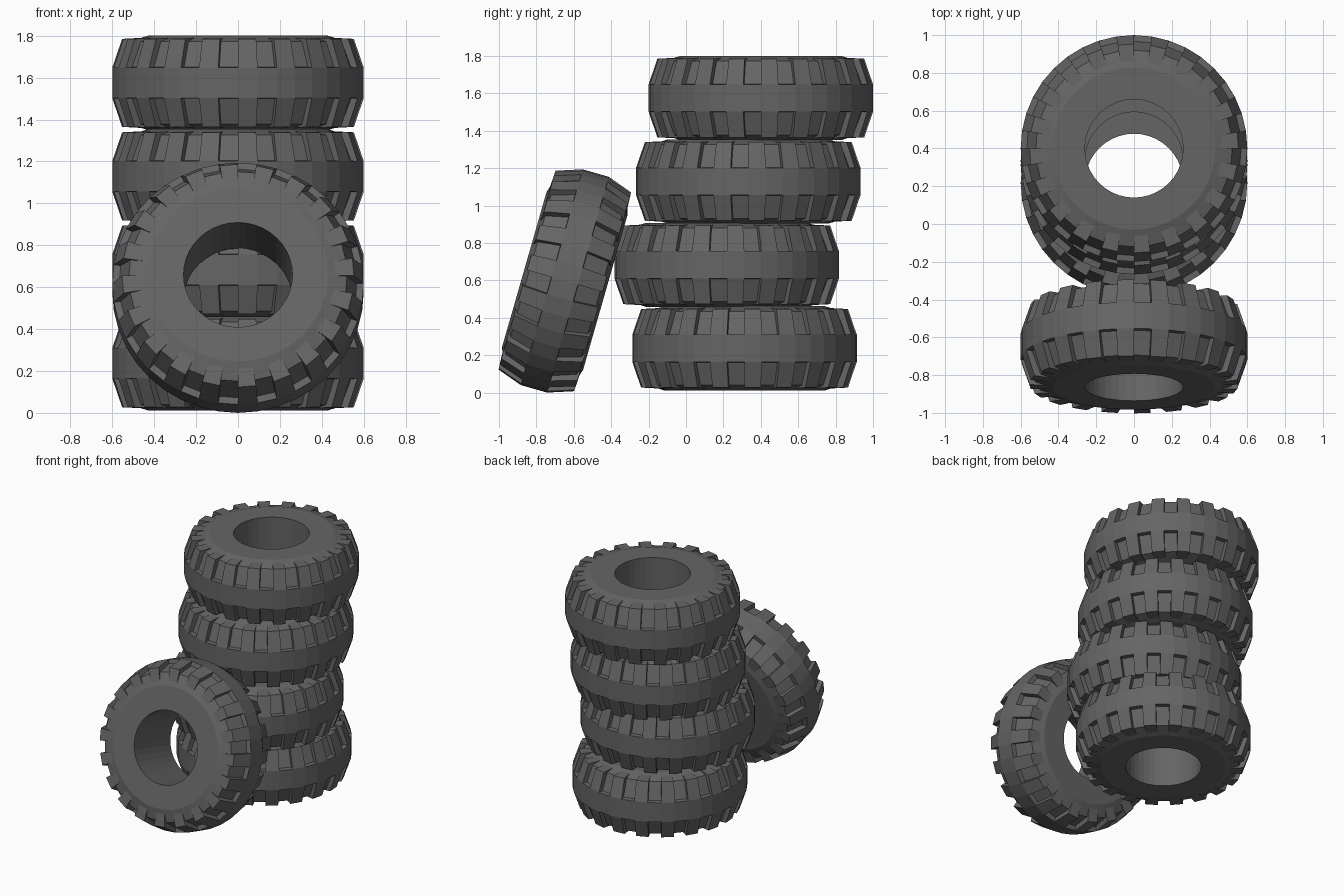
import bpy, bmesh
from math import cos, sin, radians

if "Cube" in bpy.data.objects:
    bpy.data.objects.remove(bpy.data.objects["Cube"])

SIDES = 40
STEP = 360 / SIDES
# half cross-section (radius, height), mirrored to make the closed ring
HALF = [(0.26, 0.225), (0.43, 0.225), (0.52, 0.197), (0.567, 0.075), (0.6, 0.073)]
PROFILE = HALF + [(r, -z) for r, z in reversed(HALF)]
# tread block section
LUG = [(0.6, 0.073), (0.553, 0.21), (0.46, 0.215), (0.53, 0.073)]


def ring_point(bm, r, z, deg):
    a = radians(deg)
    return bm.verts.new((r * cos(a), r * sin(a), z))


def tyre_mesh():
    bm = bmesh.new()
    # carcass: revolved section with straight bore
    rings = [[ring_point(bm, r, z, i * STEP) for r, z in PROFILE] for i in range(SIDES)]
    n = len(PROFILE)
    for i in range(SIDES):
        a, b = rings[i], rings[(i + 1) % SIDES]
        for j in range(n):
            k = (j + 1) % n
            bm.faces.new((a[j], b[j], b[k], a[k]))
    # tread blocks on every other side, both shoulders
    for i in range(0, SIDES, 2):
        for s in (1, -1):
            a, b = [[ring_point(bm, r, s * z, (i + d) * STEP) for r, z in LUG] for d in (0, 1)]
            bm.faces.new(a)
            bm.faces.new(b[::-1])
            for j in range(4):
                k = (j + 1) % 4
                bm.faces.new((a[j], b[j], b[k], a[k]))
    bmesh.ops.recalc_face_normals(bm, faces=bm.faces)
    me = bpy.data.meshes.new("tyre")
    bm.to_mesh(me)
    bm.free()
    return me


mesh = tyre_mesh()
mat = bpy.data.materials.new("rubber")
mat.diffuse_color = (0.13, 0.13, 0.13, 1)
mat.use_nodes = True
mat.node_tree.nodes["Principled BSDF"].inputs["Base Color"].default_value = mat.diffuse_color
mesh.materials.append(mat)


def add_tyre(name, y, z, tilt=0):
    ob = bpy.data.objects.new(name, mesh)
    ob.location = (0, y, z)
    ob.rotation_euler = (radians(tilt), 0, 0)
    bpy.context.collection.objects.link(ob)


# uneven stack of four
for i, y in enumerate((0.313, 0.218, 0.333, 0.4)):
    add_tyre(f"stacked_tyre_{i + 1}", y, 0.237 + 0.446 * i)

# tyre leaning on the front of the stack
add_tyre("leaning_tyre", -0.648, 0.597, 74)
